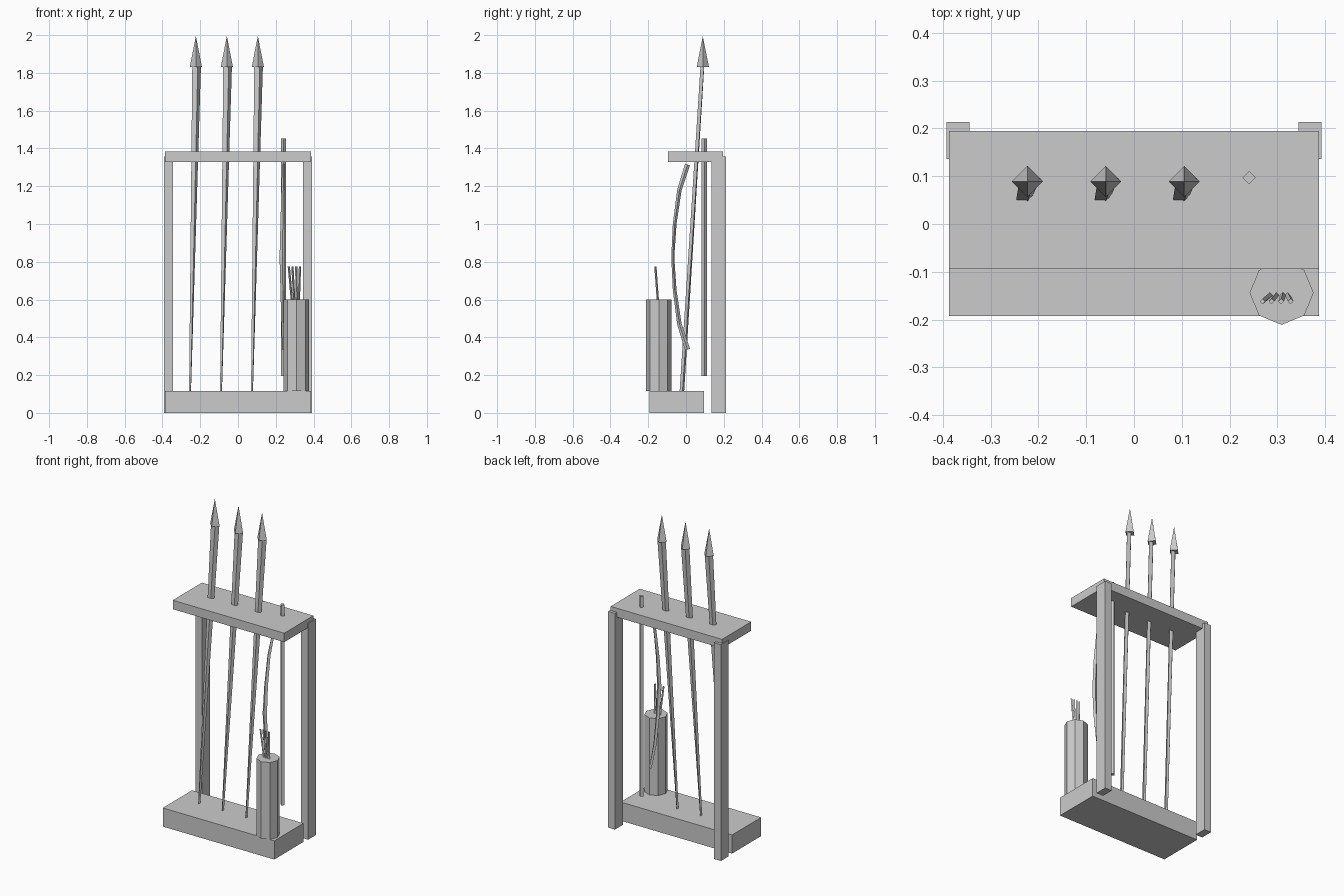
import bpy, bmesh, math
from mathutils import Vector

if "Cube" in bpy.data.objects:
    bpy.data.objects.remove(bpy.data.objects["Cube"])

grey = bpy.data.materials.new("plain grey")
grey.diffuse_color = (0.6, 0.6, 0.6, 1)
grey.use_nodes = True
grey.node_tree.nodes["Principled BSDF"].inputs["Base Color"].default_value = grey.diffuse_color


def loft(name, rings):
    """Skin a list of rings (each a list of points) and cap both ends."""
    bm = bmesh.new()
    vr = [[bm.verts.new(p) for p in ring] for ring in rings]
    n = len(vr[0])
    for a, b in zip(vr, vr[1:]):
        for i in range(n):
            j = (i + 1) % n
            bm.faces.new((a[i], a[j], b[j], b[i]))
    bm.faces.new(vr[0][::-1])
    bm.faces.new(vr[-1])
    bmesh.ops.remove_doubles(bm, verts=bm.verts, dist=1e-5)
    bmesh.ops.recalc_face_normals(bm, faces=bm.faces)
    me = bpy.data.meshes.new(name)
    bm.to_mesh(me)
    bm.free()
    me.materials.append(grey)
    ob = bpy.data.objects.new(name, me)
    bpy.context.collection.objects.link(ob)
    return ob


def ring(c, r, n=4):
    """Horizontal polygon with its corners on the axes."""
    return [(c[0] + r * math.cos(math.tau * i / n),
             c[1] + r * math.sin(math.tau * i / n), c[2]) for i in range(n)]


def flat_ring(c, u, v):
    """Diamond section spanned by half-axes u and v."""
    c, u, v = Vector(c), Vector(u), Vector(v)
    return [c + u, c + v, c - u, c - v]


def box(name, x0, x1, y0, y1, z0, z1):
    return loft(name, [[(x0, y0, z), (x1, y0, z), (x1, y1, z), (x0, y1, z)]
                       for z in (z0, z1)])


# Rack frame
box("base", -0.387, 0.387, -0.193, 0.096, 0, 0.117)
box("top_board", -0.387, 0.387, -0.094, 0.195, 1.327, 1.383)
for side, s in (("left", -1), ("right", 1)):
    box("post_" + side, *sorted((s * 0.344, s * 0.392)), 0.136, 0.213, 0, 1.357)

# Spears: leaning shafts that widen upwards, with four-sided heads
for i in range(3):
    x = -0.223 + 0.164 * i
    loft(f"spear_shaft_{i + 1}", [
        flat_ring((x - 0.031, -0.022, 0.11), (0.005, 0.003, 0), (-0.003, 0.012, 0)),
        flat_ring((x + 0.004, 0.087, 1.84), (0.023, 0.009, 0), (-0.006, 0.010, 0))])
    loft(f"spear_head_{i + 1}", [ring((x, 0.089, 1.83), 0.0325),
                                 ring((x, 0.089, 1.995), 0.0)])

# Straight staff
loft("staff", [ring((0.241, 0.097, z), 0.014) for z in (0.195, 1.452)])

# Curved bow, flat limbs and a wider, thinner grip
path = [(0.008, 0.335), (-0.035, 0.47), (-0.060, 0.65), (-0.070, 0.825),
        (-0.060, 1.00), (-0.035, 1.18), (0.008, 1.315)]
bow = []
for k, (y, z) in enumerate(path):
    t = 1 - abs(k - 3) / 3
    bow.append(flat_ring((0.242 - 0.007 * t, y, z),
                         (0.008 + 0.007 * t, 0, 0),
                         (0, 0.013 - 0.005 * t, -0.0015 * (k - 3))))
loft("bow", bow)

# Eight-sided quiver and its arrows
loft("quiver", [ring((0.309, -0.144, z), 0.067, 8) for z in (0.117, 0.6)])
for i, (xb, xt) in enumerate([(0.285, 0.269), (0.298, 0.288),
                              (0.312, 0.308), (0.322, 0.328)]):
    loft(f"arrow_{i + 1}", [ring((xb, -0.149, 0.595), 0.006),
                            ring((xt, -0.162, 0.775), 0.006)])
